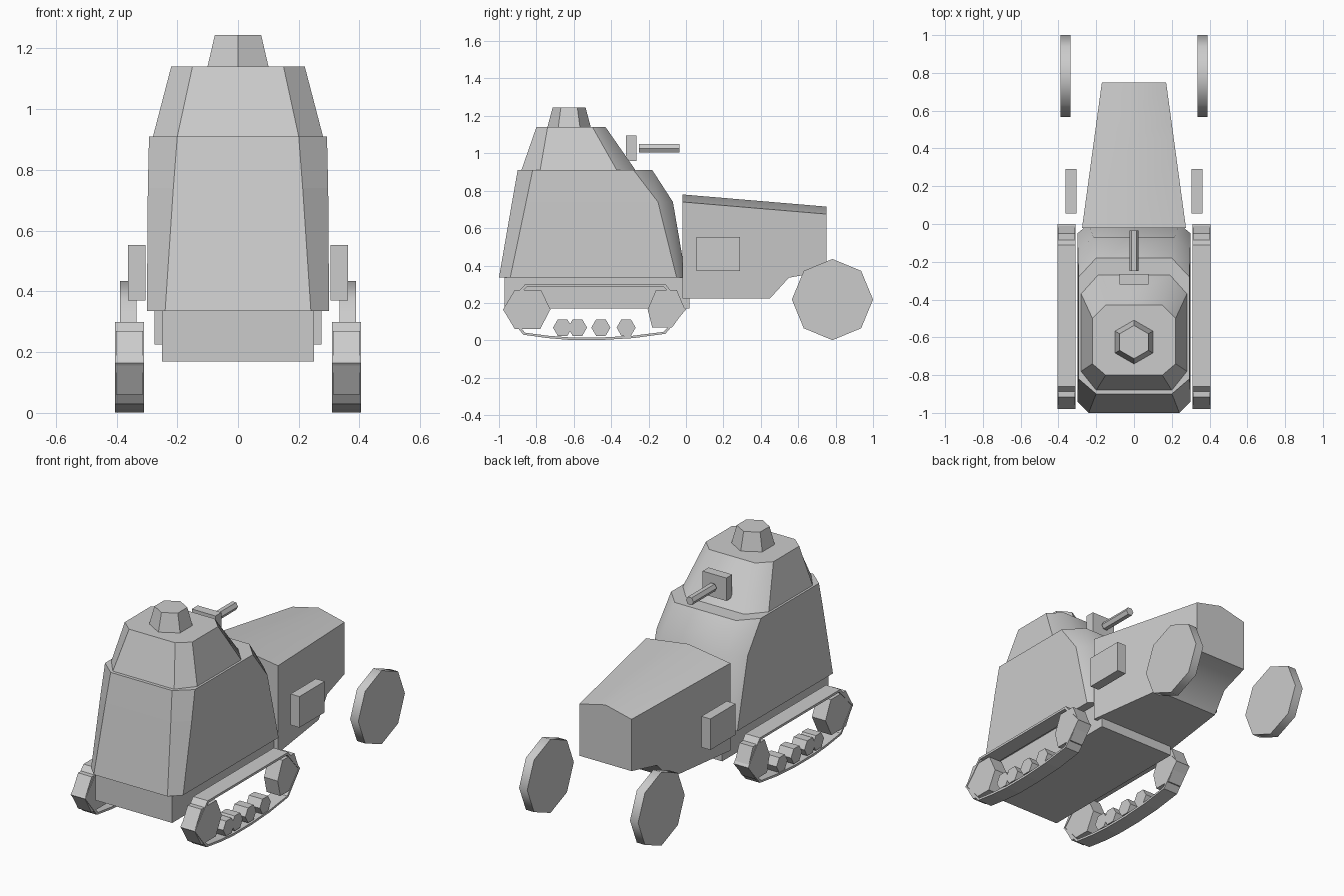
import bpy, bmesh, math

cube = bpy.data.objects.get("Cube")
if cube:
    bpy.data.objects.remove(cube, do_unlink=True)

gray = bpy.data.materials.new("plain_gray")
gray.use_nodes = True
COLOR = (0.6, 0.6, 0.6, 1)
gray.diffuse_color = COLOR
gray.node_tree.nodes["Principled BSDF"].inputs["Base Color"].default_value = COLOR


def loft(name, rings, smooth=None, closed=False):
    """Skin equal-length rings; cap the ends, or join last to first."""
    bm = bmesh.new()
    loops = [[bm.verts.new(p) for p in ring] for ring in rings]
    pairs = list(zip(loops, loops[1:]))
    if closed:
        pairs.append((loops[-1], loops[0]))
    else:
        bm.faces.new(loops[0])
        bm.faces.new(loops[-1])
    for a, b in pairs:
        for i in range(len(a)):
            j = (i + 1) % len(a)
            bm.faces.new((a[i], a[j], b[j], b[i]))
    bmesh.ops.recalc_face_normals(bm, faces=bm.faces)
    for f in bm.faces:
        f.normal_update()
        f.smooth = bool(smooth and smooth(f.normal))
    mesh = bpy.data.meshes.new(name)
    bm.to_mesh(mesh)
    bm.free()
    mesh.materials.append(gray)
    obj = bpy.data.objects.new(name, mesh)
    bpy.context.collection.objects.link(obj)
    return obj


def box(name, x, y, z):
    return loft(name, [[(x[0], y[0], h), (x[1], y[0], h),
                        (x[1], y[1], h), (x[0], y[1], h)] for h in z])


def octagon(z, side, front_w, back_w, front, front_cut, back_cut, back):
    """Rectangle with cut corners at height z."""
    half = [(front_w, front), (side, front_cut), (side, back_cut), (back_w, back)]
    return [(x, y, z) for x, y in half] + [(-x, y, z) for x, y in reversed(half)]


def disc(name, x, y, z, r, sides, smooth=None):
    """Prism lying along x, with a corner pointing along y."""
    angles = [2 * math.pi * i / sides for i in range(sides)]
    return loft(name, [[(px, y + r * math.cos(a), z + r * math.sin(a)) for a in angles]
                       for px in x], smooth)


def prism(name, x, outline):
    return loft(name, [[(px, y, z) for y, z in outline] for px in x])


def rear(n):
    return n.y > 0.3 and n.z < 0.9


# Hull, casemate and turret
box("lower_hull", (-0.25, 0.25), (-0.97, 0.02), (0.17, 0.335))
loft("casemate", [
    octagon(0.335, 0.30, 0.24, 0.24, -1.0, -0.94, -0.05, 0.0),
    octagon(0.74, 0.297, 0.213, 0.215, -0.93, -0.855, -0.15, -0.07),
    octagon(0.91, 0.293, 0.20, 0.20, -0.90, -0.82, -0.28, -0.18)], rear)
loft("turret", [
    octagon(0.91, 0.28, 0.20, 0.19, -0.88, -0.78, -0.37, -0.27),
    octagon(1.14, 0.22, 0.15, 0.15, -0.80, -0.74, -0.50, -0.43)], rear)
loft("cupola", [[(r * math.sin(i * math.pi / 3), -0.625 + r * math.cos(i * math.pi / 3), z)
                 for i in range(6)] for r, z in ((0.116, 1.14), (0.088, 1.245))])

# Gun
box("gun_mount", (-0.077, 0.077), (-0.32, -0.265), (0.96, 1.095))
loft("gun_barrel", [[(0.025 * math.cos(i * math.pi / 3), y, 1.027 + 0.025 * math.sin(i * math.pi / 3))
                     for i in range(6)] for y in (-0.25, -0.035)])

# Tapered hood with a low ridge and a raised tail
hood = []
for y, bottom in ((-0.02, 0.225), (0.45, 0.225), (0.55, 0.335), (0.75, 0.37)):
    t = (y + 0.02) / 0.77
    w = 0.275 - 0.105 * t
    eave = 0.74 - 0.065 * t
    hood.append([(-w, y, bottom), (-w, y, eave), (0, y, eave + 0.04), (w, y, eave), (w, y, bottom)])
loft("hood", hood, lambda n: 0.2 < abs(n.z) < 0.995)

# Outline of the track, and of its end wheels
TRACK = [(-0.98, 0.165), (-0.86, 0.30), (-0.11, 0.30), (0.0, 0.165), (-0.11, 0.035),
         (-0.28, 0.012), (-0.45, 0.002), (-0.62, 0.002), (-0.74, 0.012), (-0.87, 0.03)]
FRONT_WHEEL = [(-0.978, 0.165), (-0.915, 0.27), (-0.775, 0.27),
               (-0.725, 0.165), (-0.78, 0.06), (-0.915, 0.06)]
BACK_WHEEL = [(-0.005, 0.165), (-0.05, 0.27), (-0.16, 0.27),
              (-0.205, 0.165), (-0.18, 0.068), (-0.075, 0.068)]

# Running gear and side boxes on both sides
for side, s in (("left", 1), ("right", -1)):
    track_x = (0.31 * s, 0.405 * s)
    wheel_x = (0.313 * s, 0.402 * s)
    band = []
    for y, z in TRACK:
        iy = -0.49 + (y + 0.49) * 0.975
        iz = 0.15 + (z - 0.15) * 0.91
        band.append([(track_x[0], y, z), (track_x[1], y, z),
                     (track_x[1], iy, iz), (track_x[0], iy, iz)])
    loft(side + "_track", band, closed=True)
    prism(side + "_front_sprocket", wheel_x, FRONT_WHEEL)
    prism(side + "_back_sprocket", wheel_x, BACK_WHEEL)
    for i, y in enumerate((-0.66, -0.58, -0.455, -0.32)):
        disc(f"{side}_road_wheel_{i + 1}", wheel_x, y, 0.068, 0.051, 6)
    disc(side + "_rear_wheel", (0.335 * s, 0.388 * s), 0.783, 0.218, 0.217, 8,
         lambda n: abs(n.x) < 0.5)
    box(side + "_side_box", (0.304 * s, 0.362 * s), (0.055, 0.29), (0.37, 0.553))
